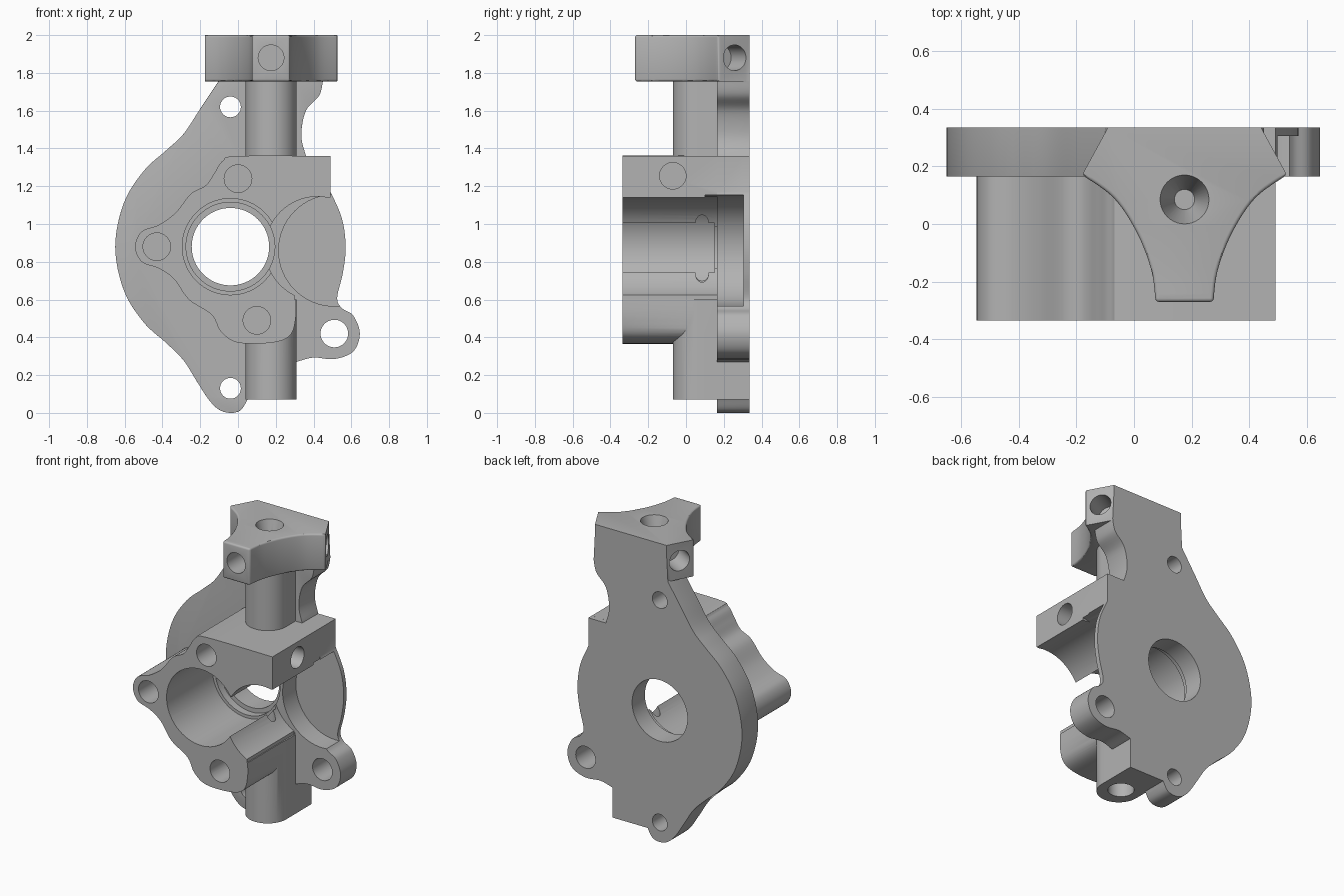
import bpy, bmesh, math
from mathutils import Vector, Matrix

cube = bpy.data.objects.get("Cube")
if cube:
    bpy.data.objects.remove(cube, do_unlink=True)

grey = bpy.data.materials.new("matte grey")
grey.use_nodes = True
tone = (0.45, 0.45, 0.45, 1)
grey.diffuse_color = tone
grey.node_tree.nodes["Principled BSDF"].inputs["Base Color"].default_value = tone

FRONT, FACE, BACK = -0.335, 0.165, 0.335
BORE = (-0.04, 0.88)
S = True  # marks a sharp outline point


def spline(points, steps=6):
    """Closed smooth outline that breaks at the sharp points."""
    n, out = len(points), []
    pos = [Vector(p[:2]) for p in points]
    sharp = [len(p) > 2 for p in points]
    for i in range(n):
        j = (i + 1) % n
        a, b = pos[i], pos[j]
        if sharp[i] and sharp[j]:
            out.append(a)
            continue
        ta = (b - a) / 2 if sharp[i] else (b - pos[i - 1]) / 2
        tb = (b - a) / 2 if sharp[j] else (pos[(j + 1) % n] - a) / 2
        for k in range(steps):
            t = k / steps
            out.append(a * (2*t**3 - 3*t*t + 1) + ta * (t**3 - 2*t*t + t)
                       + b * (3*t*t - 2*t**3) + tb * (t**3 - t*t))
    return out


def make(name, bm):
    bmesh.ops.recalc_face_normals(bm, faces=bm.faces)
    mesh = bpy.data.meshes.new(name)
    bm.to_mesh(mesh)
    bm.free()
    mesh.materials.append(grey)
    ob = bpy.data.objects.new(name, mesh)
    bpy.context.collection.objects.link(ob)
    return ob


def prism(name, outline, axis, lo, hi, bevel=0, rule=None):
    """Extrude an outline along y or z, rounding the edges picked by rule."""
    bm = bmesh.new()
    place = (lambda p, d: (p[0], d, p[1])) if axis == "y" else (lambda p, d: (p[0], p[1], d))
    rings = [[bm.verts.new(place(p, d)) for p in outline] for d in (lo, hi)]
    for ring in rings:
        bm.faces.new(ring)
    for i in range(len(outline)):
        bm.faces.new((rings[0][i - 1], rings[0][i], rings[1][i], rings[1][i - 1]))
    bmesh.ops.recalc_face_normals(bm, faces=bm.faces)
    if rule:
        picked = [e for e in bm.edges if e.calc_face_angle(0) > 0.6
                  and rule((e.verts[0].co + e.verts[1].co) / 2)]
        bmesh.ops.bevel(bm, geom=picked, offset=bevel, segments=3, profile=0.5,
                        affect="EDGES", clamp_overlap=True)
    return make(name, bm)


def rod(name, start, end, r1, r2=None, sides=40):
    """Cylinder or cone between two points."""
    a, b = Vector(start), Vector(end)
    bm = bmesh.new()
    turn = (b - a).to_track_quat("Z", "Y").to_matrix().to_4x4()
    bmesh.ops.create_cone(bm, cap_ends=True, segments=sides, radius1=r1,
                          radius2=r1 if r2 is None else r2, depth=(b - a).length,
                          matrix=Matrix.Translation((a + b) / 2) @ turn)
    return make(name, bm)


def hole_y(name, x, z, r, lo, hi, sides=40):
    return rod(name, (x, lo, z), (x, hi, z), r, sides=sides)


def box(name, lo, hi):
    return prism(name, [(lo[0], lo[1]), (hi[0], lo[1]), (hi[0], hi[1]), (lo[0], hi[1])],
                 "z", lo[2], hi[2])


# Mounting plate with rounded front rim
plate_outline = spline([
    (0.44, 1.95, S), (-0.09, 1.95, S), (-0.10, 1.76, S), (-0.2, 1.61), (-0.29, 1.475),
    (-0.38, 1.39), (-0.5, 1.28), (-0.605, 1.11), (-0.65, 0.88), (-0.605, 0.65),
    (-0.5, 0.48), (-0.38, 0.37), (-0.29, 0.28), (-0.22, 0.17), (-0.155, 0.07),
    (-0.10, 0.017), (-0.04, 0), (0.015, 0.015), (0.05, 0.07, S), (0.31, 0.07, S),
    (0.31, 0.27, S), (0.4, 0.293), (0.51, 0.285), (0.61, 0.325), (0.645, 0.42),
    (0.61, 0.515), (0.55, 0.555), (0.525, 0.61), (0.555, 0.74), (0.57, 0.88),
    (0.55, 1.03), (0.49, 1.17, S), (0.49, 1.36, S), (0.36, 1.36, S), (0.335, 1.47),
    (0.36, 1.6), (0.43, 1.68), (0.45, 1.76, S)])
plate = prism("extruder_body", plate_outline, "y", FACE, BACK, 0.03,
              lambda c: c.y < FACE + 0.01 and (c.x < 0.04 or c.z > 1.37) and c.z < 1.8)

# Motor housing with three screw lobes
housing_outline = spline([
    (0.49, 1.36, S), (0, 1.36), (-0.08, 1.335), (-0.125, 1.27), (-0.17, 1.205),
    (-0.25, 1.16), (-0.33, 1.06), (-0.42, 0.995), (-0.51, 0.96), (-0.545, 0.88),
    (-0.51, 0.80), (-0.42, 0.765), (-0.34, 0.71), (-0.26, 0.6), (-0.14, 0.52),
    (-0.09, 0.43), (0, 0.372), (0.18, 0.372), (0.275, 0.41), (0.305, 0.5),
    (0.305, 0.62, S), (0.49, 0.62, S)])
housing = prism("motor_housing", housing_outline, "y", FRONT, 0.3)

# Feed tube, rounded at the front and flat to the back
tube_outline = [(0.31, 0.32), (0.04, 0.32)] + [
    (0.175 - 0.135 * math.cos(a), 0.065 - 0.135 * math.sin(a))
    for a in (math.pi * i / 24 for i in range(25))]
tubes = [prism("lower_tube", tube_outline, "z", 0.07, 0.6),
         prism("upper_tube", tube_outline, "z", 1.3, 1.8),
         box("tube_foot", (0.04, 0.1, 0.07), (0.31, BACK, 0.4))]

# Three-armed head
head_outline = spline([
    (0.44, BACK, S), (0.53, 0.17, S), (0.42, 0.09), (0.34, -0.03), (0.29, -0.16),
    (0.275, -0.27, S), (0.075, -0.27, S), (0.06, -0.16), (0.01, -0.03), (-0.07, 0.09),
    (-0.18, 0.17, S), (-0.09, BACK, S)])
head = prism("head", head_outline, "z", 1.755, 2.0, 0.02, lambda c: c.y < 0.2)

# Main bore, stepped toward the back
cutters = [hole_y("bore", *BORE, 0.255, -0.4, 0.15, 64),
           hole_y("bearing_step", *BORE, 0.235, 0.1, 0.2, 64),
           hole_y("rear_bore", *BORE, 0.205, 0.1, 0.4, 64)]

# Idler opening and the shallow pocket behind it
cutters += [hole_y("idler_gap", 0.42, 0.87, 0.275, -0.4, FACE, 64),
            box("idler_opening", (0.4, -0.4, 0.56), (0.8, FACE - 0.002, 1.14)),
            box("idler_lower", (0.3, -0.4, 0.6), (0.45, FACE - 0.001, 0.8)),
            hole_y("idler_pocket", 0.51, 0.86, 0.295, 0.1, 0.305, 64)]

# Screw holes along y
for x, z in ((0, 1.24), (-0.43, 0.88), (0.1, 0.49)):
    cutters.append(hole_y("housing_screw", x, z, 0.073, -0.4, 0.05))
for x, z, r in ((0.51, 0.42, 0.073), (-0.04, 1.62, 0.055), (-0.04, 0.13, 0.055)):
    cutters.append(hole_y("plate_screw", x, z, r, 0, 0.4))
cutters.append(rod("idler_screw", (0.6, -0.07, 1.255), (0.12, -0.07, 1.255), 0.07))

# Filament path with a funnel on top and a socket below
cutters += [rod("filament_path", (0.175, 0.085, -0.1), (0.175, 0.085, 2.1), 0.035),
            rod("funnel", (0.175, 0.085, 2.001), (0.175, 0.085, 1.83), 0.085, 0.035),
            rod("tube_socket", (0.175, 0.085, 0), (0.175, 0.085, 0.25), 0.08)]

# Radial holes in the head arms
for angle in (30, 150, 270):
    d = Vector((math.cos(math.radians(angle)), math.sin(math.radians(angle)), 0))
    centre = Vector((0.175, 0.08, 1.88))
    cutters.append(rod("arm_hole", centre + d * 0.5, centre + d * 0.2, 0.068))

# Fuse the solids and cut the openings
bpy.context.view_layer.objects.active = plate
for operation, parts in (("UNION", [housing, *tubes, head]), ("DIFFERENCE", cutters)):
    for part in parts:
        part.hide_render = True
        mod = plate.modifiers.new(part.name, "BOOLEAN")
        mod.operation, mod.solver, mod.object = operation, "EXACT", part
        bpy.ops.object.modifier_apply(modifier=mod.name)
        bpy.data.objects.remove(part, do_unlink=True)

bpy.ops.object.select_all(action="DESELECT")
plate.select_set(True)
bpy.ops.object.shade_smooth_by_angle(angle=math.radians(30))
